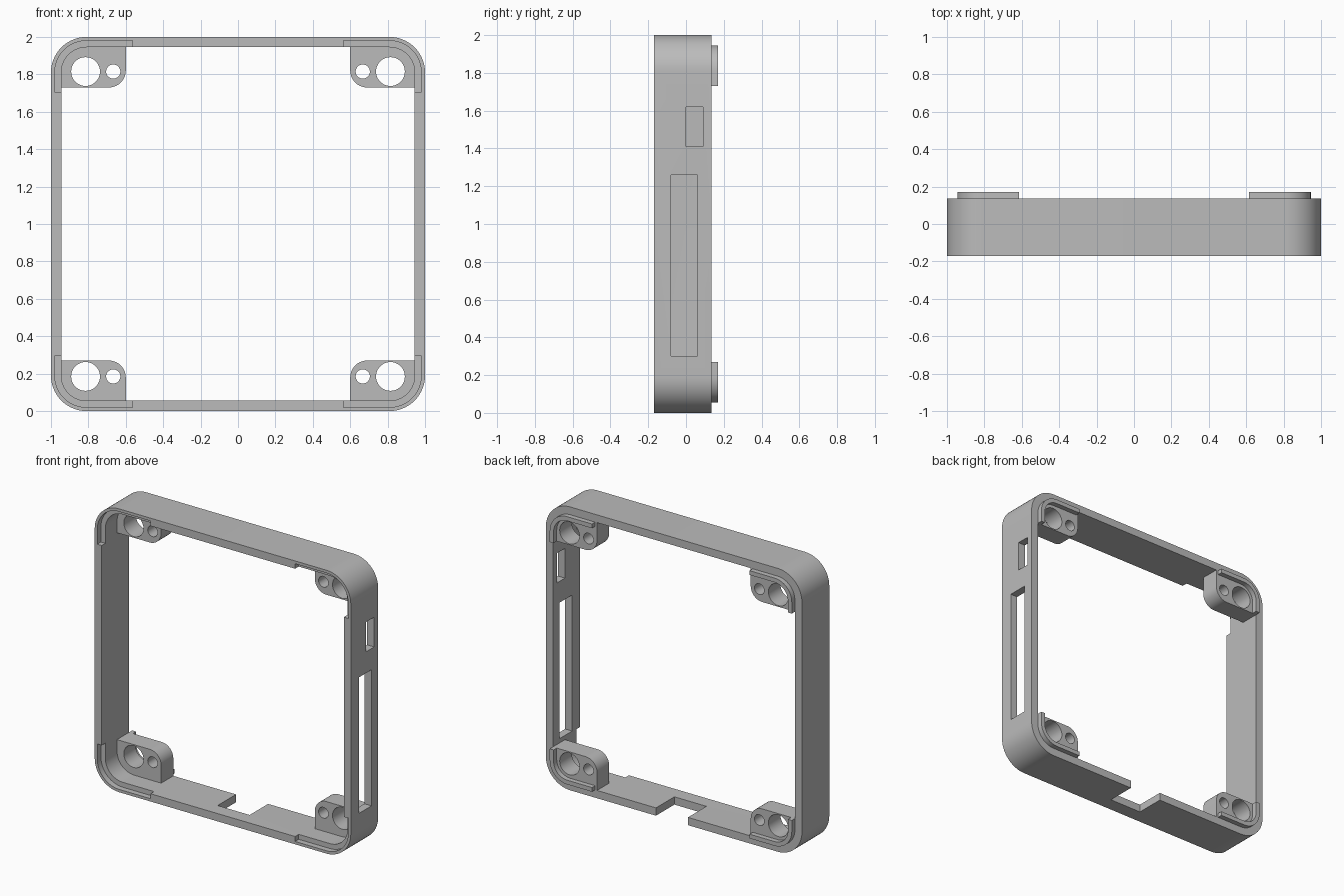
import bpy, bmesh
from math import sin, cos, pi

cube = bpy.data.objects.get("Cube")
if cube:
    bpy.data.objects.remove(cube, do_unlink=True)

grey = bpy.data.materials.new("plain grey")
grey.use_nodes = True
grey.diffuse_color = (0.5, 0.5, 0.5, 1)
grey.node_tree.nodes["Principled BSDF"].inputs["Base Color"].default_value = (0.5, 0.5, 0.5, 1)

FRONT, BACK, TIP = -0.17, 0.135, 0.17   # depth planes
WALL = 0.055
INNER = 1 - WALL
R_OUT = 0.19
R_IN = R_OUT - WALL


def arc(cx, cz, r, a0, a1, n=14):
    steps = [a0 + (a1 - a0) * i / n for i in range(n + 1)]
    return [(cx + r * cos(a), cz + r * sin(a)) for a in steps]


def corner(half, r):
    """Quarter turn of a rounded square, from the side to the top."""
    return arc(half - r, half - r, r, 0, pi / 2)


def rounded_square(half, r):
    c = half - r
    pts = []
    for i, (sx, sz) in enumerate([(1, 1), (-1, 1), (-1, -1), (1, -1)]):
        pts += arc(sx * c, sz * c, r, i * pi / 2, (i + 1) * pi / 2)
    return pts


def prism(name, pts, y0, y1, sx=1, sz=1):
    """Extrude an (x, z) outline in depth; z is measured from mid height."""
    bm = bmesh.new()
    face = bm.faces.new([bm.verts.new((sx * x, y0, 1 + sz * z)) for x, z in pts])
    ext = bmesh.ops.extrude_face_region(bm, geom=[face])
    new = [v for v in ext["geom"] if isinstance(v, bmesh.types.BMVert)]
    bmesh.ops.translate(bm, verts=new, vec=(0, y1 - y0, 0))
    bmesh.ops.recalc_face_normals(bm, faces=bm.faces)
    mesh = bpy.data.meshes.new(name)
    bm.to_mesh(mesh)
    bm.free()
    mesh.materials.append(grey)
    ob = bpy.data.objects.new(name, mesh)
    bpy.context.collection.objects.link(ob)
    return ob


def box(name, x0, x1, y0, y1, z0, z1):
    return prism(name, [(x0, z0 - 1), (x1, z0 - 1), (x1, z1 - 1), (x0, z1 - 1)], y0, y1)


def activate(ob):
    bpy.ops.object.select_all(action='DESELECT')
    ob.select_set(True)
    bpy.context.view_layer.objects.active = ob


def carve(ob, cutters):
    activate(ob)
    for cutter in cutters:
        cutter.hide_render = True
        mod = ob.modifiers.new("cut", 'BOOLEAN')
        mod.operation, mod.solver, mod.object = 'DIFFERENCE', 'EXACT', cutter
        bpy.ops.object.modifier_apply(modifier=mod.name)
        bpy.data.objects.remove(cutter, do_unlink=True)


def finish(ob):
    activate(ob)
    bpy.ops.object.shade_smooth_by_angle(angle=0.5)


CORNERS = [("upper_left", 1, 1), ("upper_right", -1, 1),
           ("lower_left", 1, -1), ("lower_right", -1, -1)]

# Frame with side windows, bottom notch and corner recesses in the front rim
frame = prism("frame", rounded_square(1, R_OUT), FRONT, BACK)
cuts = [prism("opening", rounded_square(INNER, R_IN), -0.5, 0.5),
        box("long_window", 0.9, 1.1, -0.08, 0.06, 0.3, 1.26),
        box("short_window", 0.9, 1.1, 0.0, 0.09, 1.41, 1.62),
        box("notch", -0.11, 0.14, -0.07, 0.3, -0.1, 0.2)]
recess = [(0.565, 0.705), (0.98, 0.705)] + corner(0.98, R_OUT - 0.02) + [(0.565, 0.98)]
cuts += [prism("recess", recess, -0.3, FRONT + 0.04, sx, sz) for _, sx, sz in CORNERS]
carve(frame, cuts)
finish(frame)

# Corner bosses with two holes each, and a thin locating lip behind
boss_outline = ([(INNER, 0.73)] + corner(INNER, R_IN) + [(0.6, INNER)]
                + arc(0.69, 0.82, 0.09, pi, 1.5 * pi))
lip_outline = ([(INNER, 0.73)] + corner(INNER, R_IN) + [(0.615, INNER)]
               + [(0.615, INNER - 0.03)] + corner(INNER - 0.03, R_IN - 0.03)[::-1]
               + [(INNER - 0.03, 0.73)])
for where, sx, sz in CORNERS:
    boss = prism(where + "_boss", boss_outline, 0.0, BACK, sx, sz)
    carve(boss, [prism("hole", arc(x, 0.815, r, 0, 2 * pi, 40)[:-1], -0.1, 0.3, sx, sz)
                 for x, r in [(0.815, 0.077), (0.667, 0.038)]])
    finish(boss)
    finish(prism(where + "_lip", lip_outline, BACK, TIP, sx, sz))
